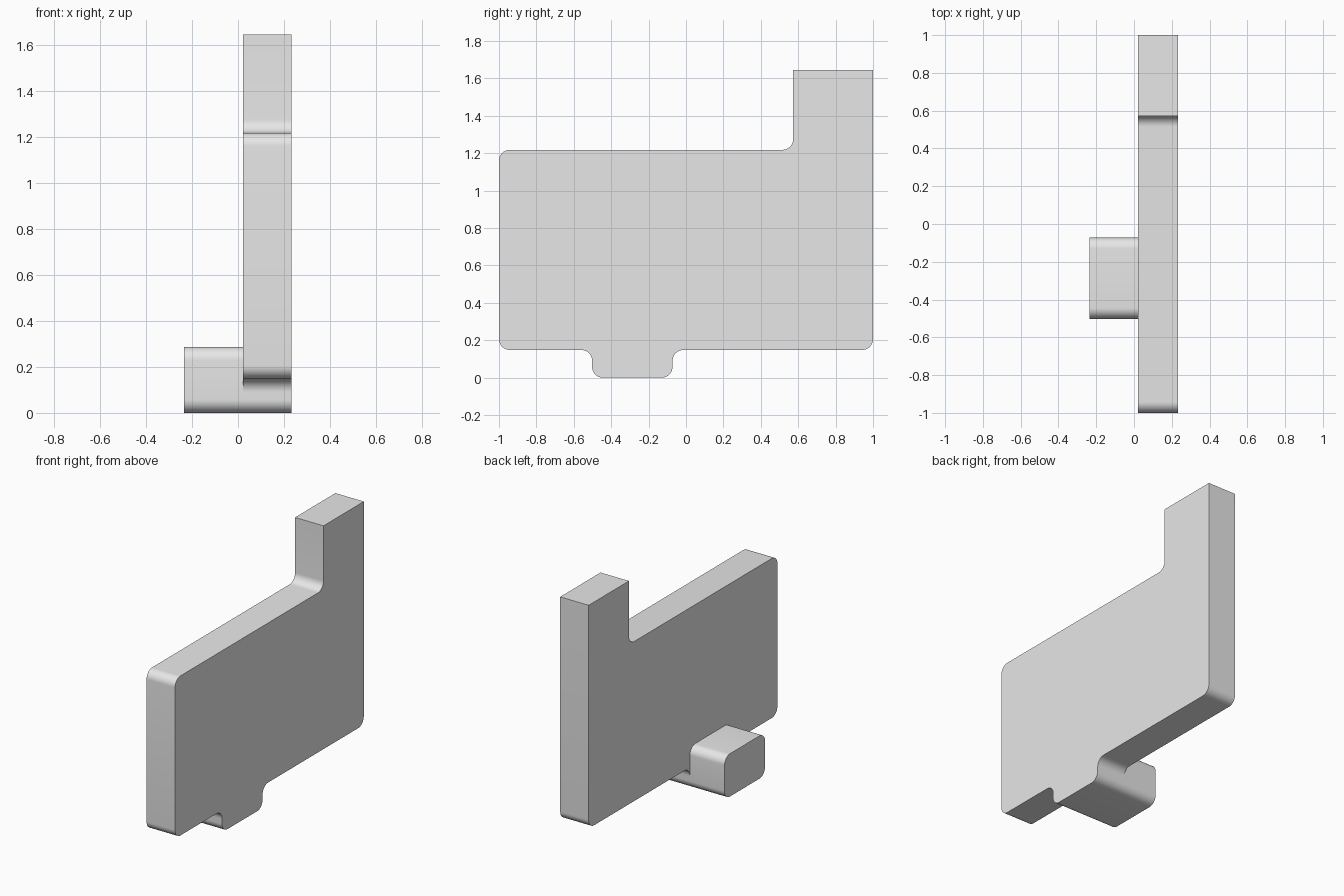
import bpy
import bmesh
from math import pi, cos, sin
from mathutils import Vector

cube = bpy.data.objects.get("Cube")
if cube:
    bpy.data.objects.remove(cube, do_unlink=True)

grey = bpy.data.materials.new("plain grey")
grey.use_nodes = True
grey.diffuse_color = (0.8, 0.8, 0.8, 1)
grey.node_tree.nodes["Principled BSDF"].inputs["Base Color"].default_value = (0.8, 0.8, 0.8, 1)

R = 0.058
STEPS = 10


def rounded(corners):
    """Round each right-angled (y, z, radius) corner of a closed outline."""
    points = []
    for i, (y, z, r) in enumerate(corners):
        p = Vector((y, z))
        if r == 0:
            points.append(p)
            continue
        a = (Vector(corners[i - 1][:2]) - p).normalized()
        b = (Vector(corners[(i + 1) % len(corners)][:2]) - p).normalized()
        centre = p + (a + b) * r
        for k in range(STEPS + 1):
            t = k / STEPS * pi / 2
            points.append(centre - b * r * cos(t) - a * r * sin(t))
    return points


def extrude_outline(bm, corners, x0, x1):
    """Extrude a side outline across the width."""
    face = bm.faces.new([bm.verts.new((x0, p.x, p.y)) for p in rounded(corners)])
    new = bmesh.ops.extrude_face_region(bm, geom=[face])["geom"]
    verts = [v for v in new if isinstance(v, bmesh.types.BMVert)]
    bmesh.ops.translate(bm, verts=verts, vec=(x1 - x0, 0, 0))


def make_part(name, corners, x0, x1):
    bm = bmesh.new()
    extrude_outline(bm, corners, x0, x1)
    bmesh.ops.recalc_face_normals(bm, faces=bm.faces)
    mesh = bpy.data.meshes.new(name)
    bm.to_mesh(mesh)
    bm.free()
    mesh.materials.append(grey)
    obj = bpy.data.objects.new(name, mesh)
    bpy.context.collection.objects.link(obj)
    bpy.ops.object.select_all(action="DESELECT")
    obj.select_set(True)
    bpy.context.view_layer.objects.active = obj
    bpy.ops.object.shade_smooth_by_angle(angle=pi / 6)
    return obj


FOOT_FRONT, FOOT_BACK = -0.502, -0.072
BASE, DECK, TOP = 0.148, 1.218, 1.645
POST = 0.573
INNER, OUTER, TAB = 0.022, 0.233, -0.235

# Upright plate with a rear post and a foot below
make_part("plate", [
    (-1, BASE, R), (FOOT_FRONT, BASE, R), (FOOT_FRONT, 0, R),
    (FOOT_BACK, 0, R), (FOOT_BACK, BASE, R), (1, BASE, R),
    (1, TOP, 0), (POST, TOP, 0), (POST, DECK, R), (-1, DECK, R),
], INNER, OUTER)

# Rounded block reaching sideways from the foot
make_part("side_block", [
    (FOOT_FRONT, 0, R), (FOOT_BACK, 0, R),
    (FOOT_BACK, 0.287, R), (FOOT_FRONT, 0.287, R),
], TAB, INNER)
